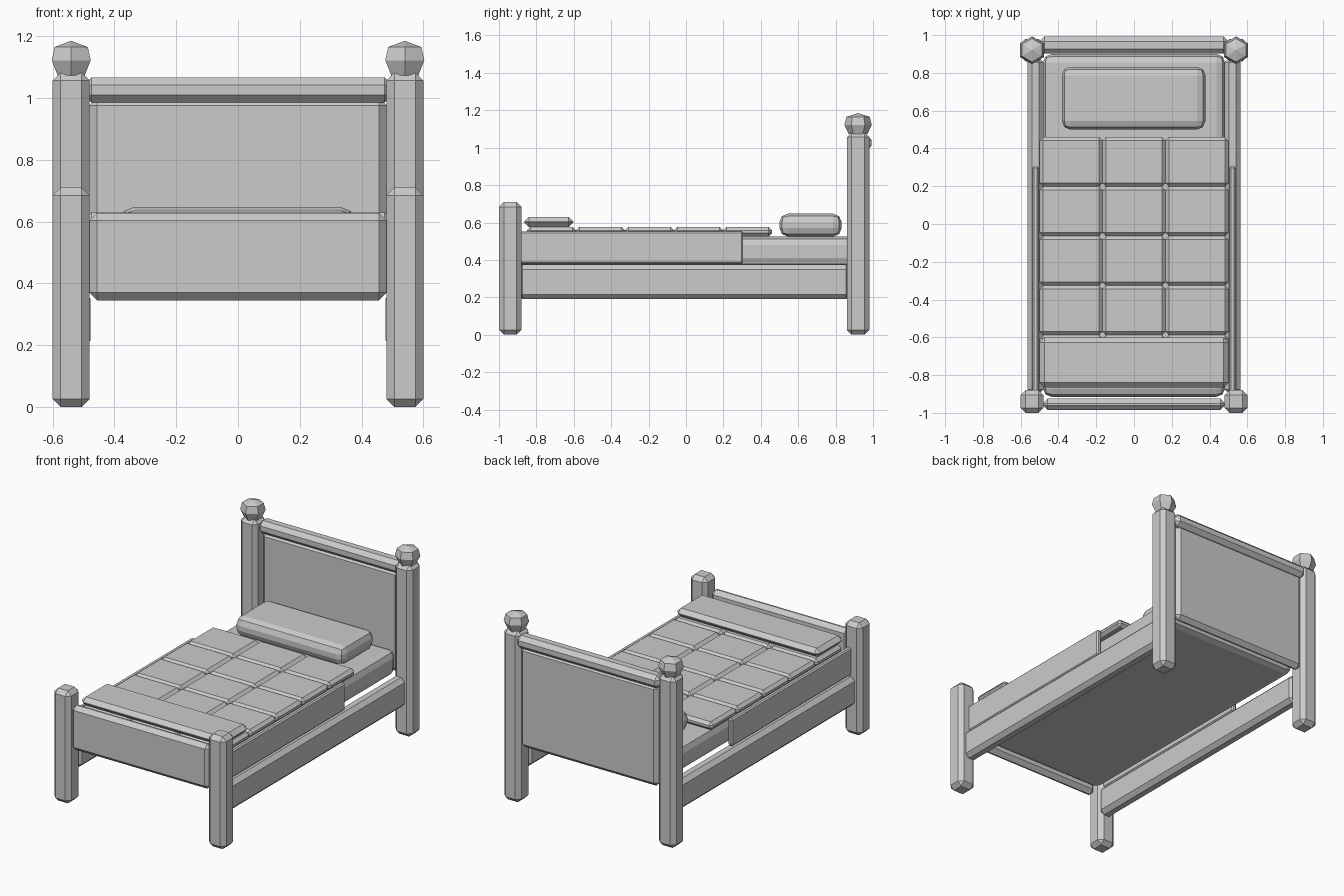
import bpy, bmesh, math

if "Cube" in bpy.data.objects:
    bpy.data.objects.remove(bpy.data.objects["Cube"])


def box(name, x, y, z, bevel, segments=1):
    """Chamfered box from (min, max) ranges."""
    bm = bmesh.new()
    bmesh.ops.create_cube(bm, size=1)
    for v in bm.verts:
        for i, (a, b) in enumerate((x, y, z)):
            v.co[i] = b if v.co[i] > 0 else a
    bmesh.ops.bevel(bm, geom=bm.edges[:], offset=bevel, segments=segments,
                    profile=0.5, affect='EDGES', clamp_overlap=True)
    return add(name, bm)


def add(name, bm):
    bmesh.ops.recalc_face_normals(bm, faces=bm.faces[:])
    mesh = bpy.data.meshes.new(name)
    bm.to_mesh(mesh)
    bm.free()
    ob = bpy.data.objects.new(name, mesh)
    bpy.context.collection.objects.link(ob)
    return ob


def finial(name, cx, cy):
    """Six-sided faceted knob lofted from rings of (radius, height)."""
    bm = bmesh.new()
    rings = []
    for r, z in ((0.05, 1.072), (0.073, 1.122), (0.062, 1.165)):
        rings.append([bm.verts.new((cx + r * math.sin(k * math.pi / 3),
                                    cy + r * math.cos(k * math.pi / 3), z))
                      for k in range(6)])
    tip = bm.verts.new((cx, cy, 1.185))
    bm.faces.new(rings[0])
    for k in range(6):
        n = (k + 1) % 6
        for a, b in zip(rings, rings[1:]):
            bm.faces.new((a[k], a[n], b[n], b[k]))
        bm.faces.new((rings[-1][k], rings[-1][n], tip))
    return add(name, bm)


# Posts, finials, side rails and hanging blanket sides on both sides
for s, side in ((-1, "left"), (1, "right")):
    def sx(a, b):
        return tuple(sorted((s * a, s * b)))
    box(f"{side}_front_post", sx(0.48, 0.60), (-1.0, -0.88), (0, 0.71), 0.026)
    box(f"{side}_back_post", sx(0.48, 0.60), (0.86, 0.98), (0, 1.082), 0.026)
    finial(f"{side}_finial", s * 0.54, 0.92)
    box(f"{side}_side_rail", sx(0.478, 0.565), (-0.90, 0.88), (0.19, 0.375), 0.025)
    box(f"{side}_blanket_side", sx(0.505, 0.537), (-0.90, 0.305), (0.38, 0.552), 0.008)

# Headboard and footboard
box("headboard_panel", (-0.482, 0.482), (0.915, 0.975), (0.36, 1.0), 0.025)
box("headboard_top_rail", (-0.50, 0.50), (0.902, 0.992), (0.985, 1.067), 0.025)
box("footboard", (-0.482, 0.482), (-0.985, -0.925), (0.345, 0.628), 0.025)

# Mattress and pillow
box("mattress", (-0.482, 0.482), (-0.915, 0.90), (0.365, 0.525), 0.045, 2)
box("pillow", (-0.382, 0.378), (0.50, 0.832), (0.525, 0.647), 0.045, 2)

# Quilt squares: 3 across, 5 along
w, d = 1.0 / 3, 0.262
for row in range(5):
    for col in range(3):
        x0, y1 = -0.5 + col * w, 0.46 - row * d
        box(f"quilt_square_{row}_{col}", (x0, x0 + w), (y1 - d, y1),
            (0.525, 0.576), 0.018)

# Folded blanket at the foot
box("folded_blanket", (-0.50, 0.50), (-0.865, -0.602), (0.576, 0.63), 0.025)
